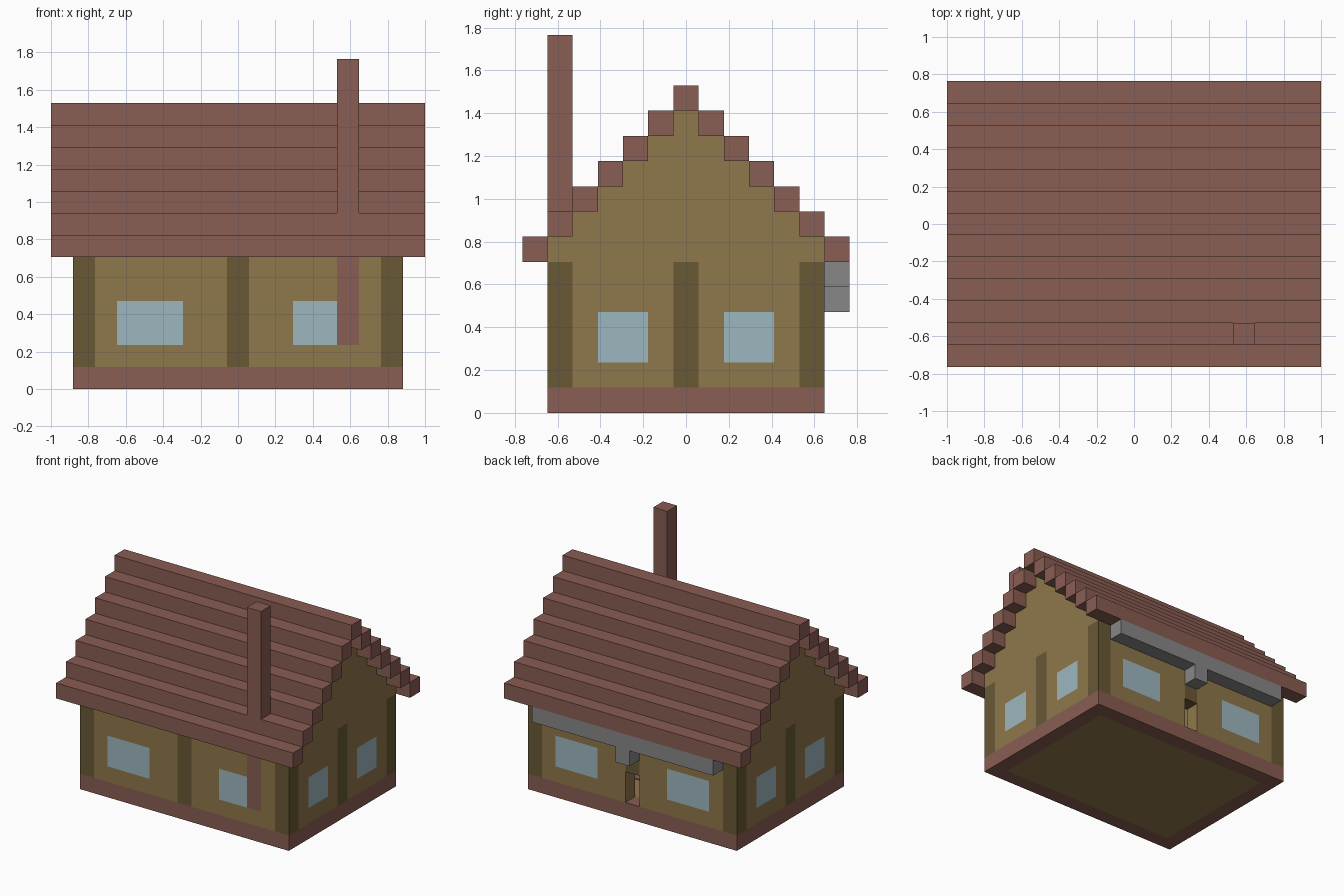
import bpy, bmesh
from mathutils import Vector

U = 2 / 17  # one building block

cube = bpy.data.objects.get("Cube")
if cube:
    bpy.data.objects.remove(cube, do_unlink=True)


def material(name, *rgb):
    lin = [((c / 255 + 0.055) / 1.055) ** 2.4 for c in rgb] + [1]
    m = bpy.data.materials.new(name)
    m.use_nodes = True
    m.diffuse_color = lin
    m.node_tree.nodes["Principled BSDF"].inputs["Base Color"].default_value = lin
    return m


BRICK = material("red_brown_brick", 137, 93, 83)
PLASTER = material("ochre_wall", 143, 119, 75)
TIMBER = material("dark_timber", 106, 88, 53)
GLASS = material("pale_blue_glass", 158, 183, 191)
METAL = material("grey_metal", 136, 135, 135)


def finish(name, bm, mats):
    bmesh.ops.recalc_face_normals(bm, faces=bm.faces)
    bmesh.ops.scale(bm, vec=(U, U, U), verts=bm.verts)
    mesh = bpy.data.meshes.new(name)
    bm.to_mesh(mesh)
    bm.free()
    for m in mats:
        mesh.materials.append(m)
    obj = bpy.data.objects.new(name, mesh)
    bpy.context.collection.objects.link(obj)
    return obj


def block(x, y, z):
    """Box spanning the given (low, high) ranges, in blocks."""
    bm = bmesh.new()
    bmesh.ops.create_cube(bm, size=1)
    for v in bm.verts:
        v.co = [sum(r) / 2 + c * (max(r) - min(r)) for r, c in zip((x, y, z), v.co)]
    return bm


def box(name, mat, x, y, z):
    return finish(name, block(x, y, z), [mat])


def side(s, a, b):
    """Range a..b, mirrored when s is -1."""
    return tuple(sorted((s * a, s * b)))


def bay(name, x, y, axis, window, chimney=False):
    """Wall panel with a flush window cut into its faces."""
    bm = block(x, y, (1, 6))
    cuts = [(axis, c) for c in window] + [(2, 2), (2, 4)]
    if chimney:
        cuts.append((0, 4.5))
    for ax, c in cuts:
        n = Vector((0, 0, 0))
        n[ax] = 1
        bmesh.ops.bisect_plane(bm, geom=bm.verts[:] + bm.edges[:] + bm.faces[:],
                               plane_co=n * c, plane_no=n)
    for f in bm.faces:
        p = f.calc_center_median()
        if chimney and 4.5 < p.x < 5.5 and p.z > 2:
            f.material_index = 2
        elif window[0] < p[axis] < window[1] and 2 < p.z < 4:
            f.material_index = 1
    return finish(name, bm, [PLASTER, GLASS, BRICK])


# Foundation ring, floor and rug
for s, w in ((-1, "front"), (1, "back")):
    box(f"foundation_{w}", BRICK, (-7.5, 7.5), side(s, 4.5, 5.5), (0, 1))
for s, w in ((-1, "right"), (1, "left")):
    box(f"foundation_{w}", BRICK, side(s, 6.5, 7.5), (-4.5, 4.5), (0, 1))
box("floor", PLASTER, (-6.5, 6.5), (-4.5, 4.5), (0, 1))
box("rug", BRICK, (0.5, 5.5), (-2.5, 2.5), (1, 1.06))

# Long walls: window bays, centre posts and top plates
for sy, w in ((-1, "front"), (1, "back")):
    y = side(sy, 4.5, 5.5)
    for sx, h in ((-1, "right"), (1, "left")):
        bay(f"{w}_wall_{h}", side(sx, 0.5, 6.5), y, 0, side(sx, 2.5, 5.5),
            chimney=(sy < 0 < sx))
        box(f"corner_post_{w}_{h}", TIMBER, side(sx, 6.5, 7.5), y, (1, 6))
    # the back post stops above a small opening
    box(f"{w}_centre_post", TIMBER, (-0.5, 0.5), y, (1 if sy < 0 else 3, 6))
    box(f"{w}_wall_plate", PLASTER, (-6.5, 6.5), y, (6, 7))

# End walls with stepped gables
for sx, w in ((-1, "right"), (1, "left")):
    x = side(sx, 6.5, 7.5)
    for sy, h in ((-1, "front"), (1, "back")):
        bay(f"{w}_end_wall_{h}", x, side(sy, 0.5, 4.5), 1, side(sy, 1.5, 3.5))
    box(f"{w}_end_post", TIMBER, x, (-0.5, 0.5), (1, 6))
    steps = [(h, z) for i in range(6) for h, z in ((5.5 - i, 6 + i), (5.5 - i, 7 + i))]
    outline = steps + [(-h, z) for h, z in reversed(steps)]
    bm = bmesh.new()
    face = bm.faces.new([bm.verts.new((x[0], h, z)) for h, z in outline])
    top = bmesh.ops.extrude_face_region(bm, geom=[face])["geom"]
    bmesh.ops.translate(bm, vec=(1, 0, 0),
                        verts=[v for v in top if isinstance(v, bmesh.types.BMVert)])
    finish(f"{w}_gable", bm, [PLASTER])

# Stepped roof beams and ridge
for i in range(6):
    for s, w in ((-1, "front"), (1, "back")):
        box(f"roof_beam_{w}_{i + 1}", BRICK, (-8.5, 8.5),
            side(s, 5.5 - i, 6.5 - i), (6 + i, 7 + i))
box("roof_ridge", BRICK, (-8.5, 8.5), (-0.5, 0.5), (12, 13))

# Chimney stack above the roof
box("chimney", BRICK, (4.5, 5.5), (-5.5, -4.5), (8, 15))

# Gutter and spout under the back eave
box("gutter", METAL, (-6.5, 6.5), (5.5, 6.5), (5, 6))
box("gutter_spout", METAL, (-0.5, 0.5), (5.5, 6.5), (4, 5))
